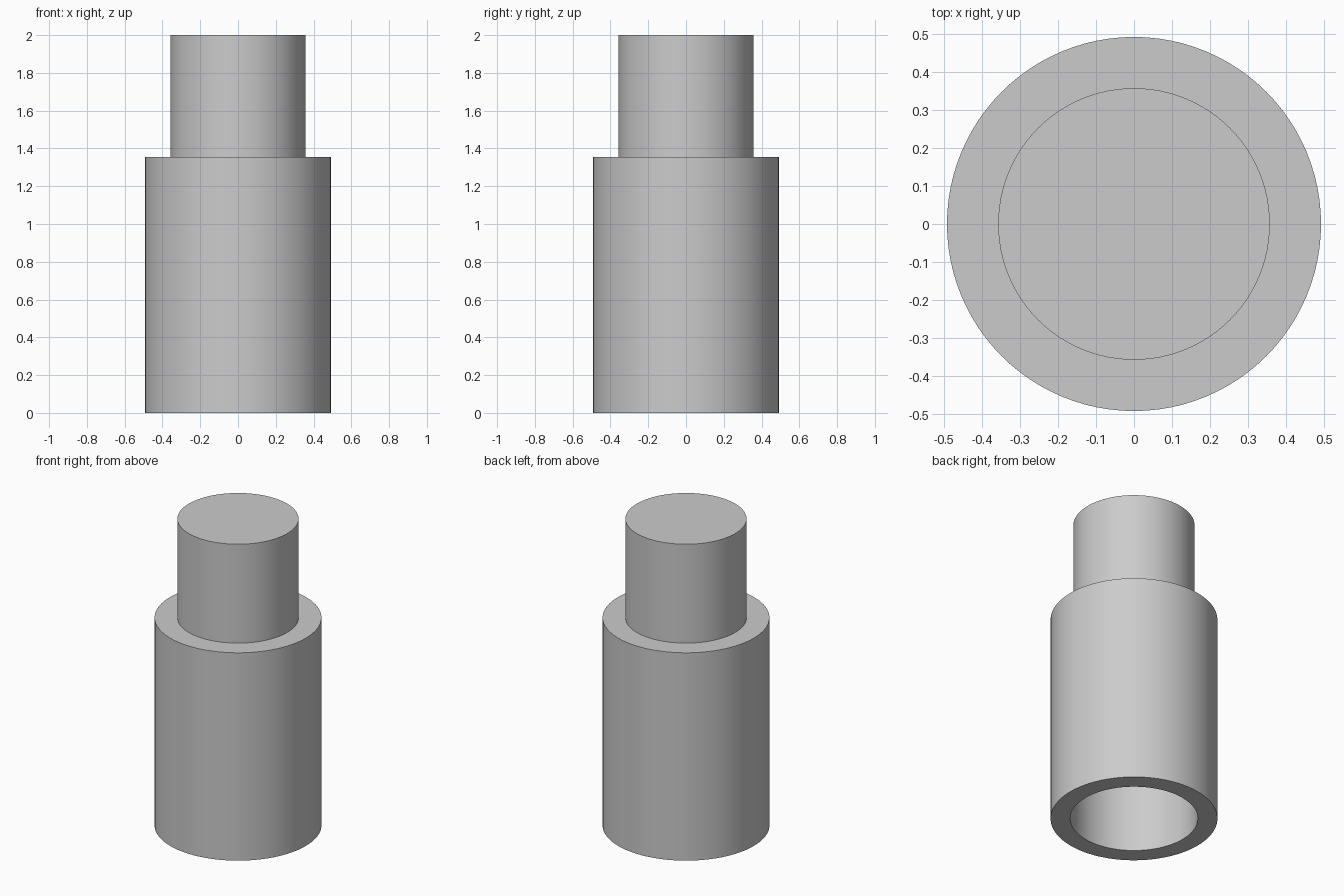
import bpy
import bmesh
from math import radians

cube = bpy.data.objects.get("Cube")
if cube:
    bpy.data.objects.remove(cube, do_unlink=True)

# Dimensions
SIDES = 96
BODY_RADIUS, PEG_RADIUS, SOCKET_RADIUS = 0.493, 0.358, 0.377
SHOULDER, HEIGHT, SOCKET_DEPTH = 1.355, 2.0, 0.67

grey = bpy.data.materials.new("plain grey")
grey.use_nodes = True
colour = (0.6, 0.6, 0.6, 1)
grey.diffuse_color = colour
grey.node_tree.nodes["Principled BSDF"].inputs["Base Color"].default_value = colour


def turned_part(name, profile):
    """Revolve (radius, height) points about z; radius 0 closes an end."""
    bm = bmesh.new()
    verts = [bm.verts.new((r, 0, z)) for r, z in profile]
    edges = [bm.edges.new(pair) for pair in zip(verts, verts[1:])]
    bmesh.ops.spin(bm, geom=verts + edges, cent=(0, 0, 0), axis=(0, 0, 1),
                   angle=radians(360), steps=SIDES, use_duplicate=False)
    bmesh.ops.remove_doubles(bm, verts=bm.verts, dist=0.0001)
    bmesh.ops.recalc_face_normals(bm, faces=bm.faces)
    mesh = bpy.data.meshes.new(name)
    bm.to_mesh(mesh)
    bm.free()
    mesh.materials.append(grey)
    obj = bpy.data.objects.new(name, mesh)
    bpy.context.collection.objects.link(obj)
    bpy.ops.object.select_all(action="DESELECT")
    obj.select_set(True)
    bpy.context.view_layer.objects.active = obj
    bpy.ops.object.shade_smooth_by_angle(angle=radians(30))
    return obj


# One solid: blind socket below, wide body, shoulder and narrower peg on top
turned_part("stepped_socket_peg", [
    (0, SOCKET_DEPTH),
    (SOCKET_RADIUS, SOCKET_DEPTH),
    (SOCKET_RADIUS, 0),
    (BODY_RADIUS, 0),
    (BODY_RADIUS, SHOULDER),
    (PEG_RADIUS, SHOULDER),
    (PEG_RADIUS, HEIGHT),
    (0, HEIGHT),
])
